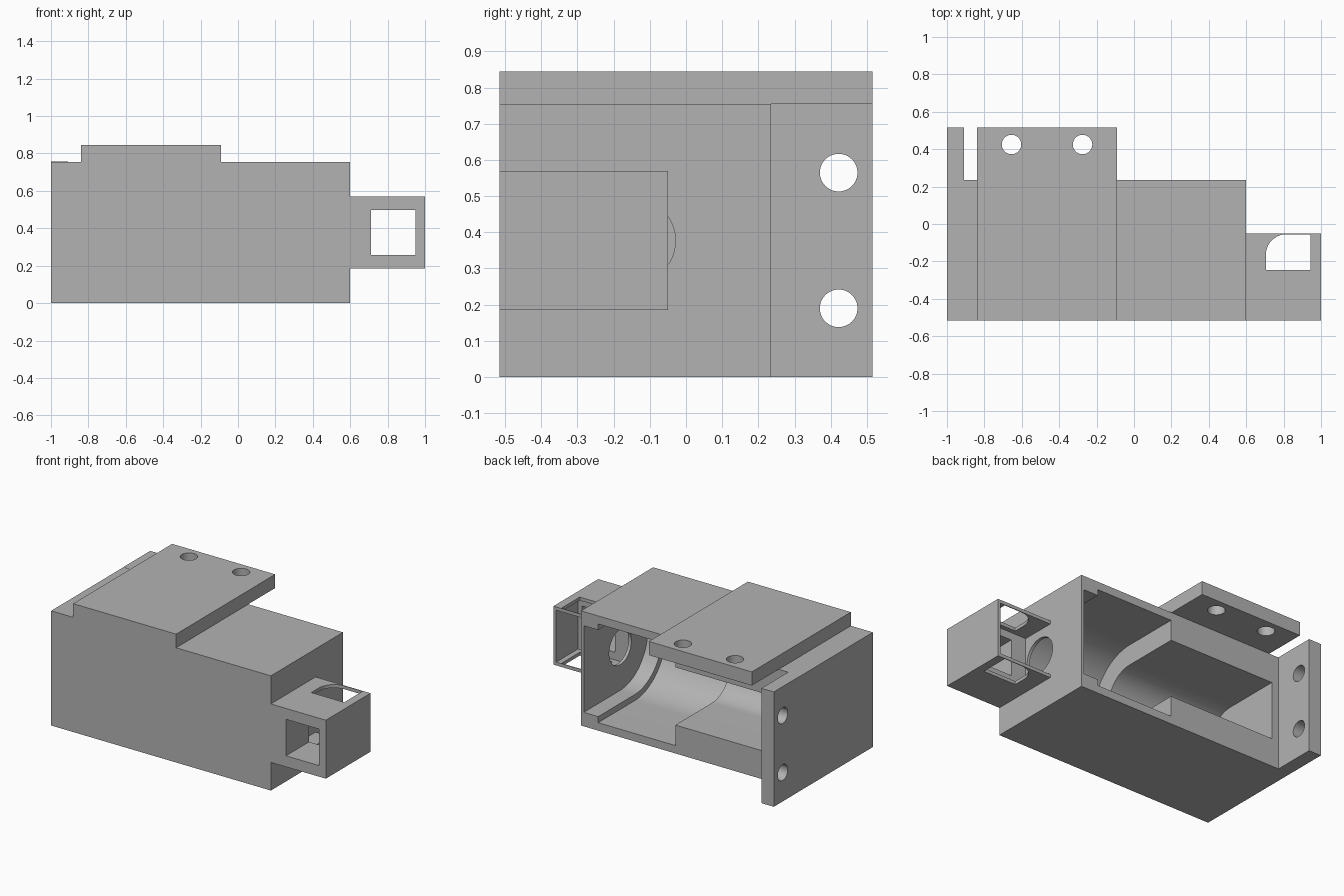
import bpy
import bmesh
from math import cos, sin, pi, radians
from mathutils import Vector

default = bpy.data.objects.get("Cube")
if default:
    bpy.data.objects.remove(default, do_unlink=True)

grey = bpy.data.materials.new("plain grey")
grey.use_nodes = True
colour = (0.45, 0.45, 0.45, 1)
grey.diffuse_color = colour
grey.node_tree.nodes["Principled BSDF"].inputs["Base Color"].default_value = colour

AXIS_Y, AXIS_Z = -0.145, 0.377   # motor axis runs along x
BACK, FRONT = 0.235, -0.515      # body depth


def prism(name, points, axis, low, high):
    """Extrude a flat outline along x, y or z from low to high."""
    def place(a, b, c):
        return {"x": (c, a, b), "y": (a, c, b), "z": (a, b, c)}[axis]
    bm = bmesh.new()
    face = bm.faces.new([bm.verts.new(place(a, b, low)) for a, b in points])
    grown = bmesh.ops.extrude_face_region(bm, geom=[face])["geom"]
    shift = Vector(place(0, 0, high - low))
    bmesh.ops.translate(bm, vec=shift, verts=[v for v in grown if isinstance(v, bmesh.types.BMVert)])
    bmesh.ops.recalc_face_normals(bm, faces=bm.faces)
    mesh = bpy.data.meshes.new(name)
    bm.to_mesh(mesh)
    bm.free()
    mesh.materials.append(grey)
    obj = bpy.data.objects.new(name, mesh)
    bpy.context.collection.objects.link(obj)
    return obj


def box(name, x, y, z):
    outline = [(x[0], y[0]), (x[1], y[0]), (x[1], y[1]), (x[0], y[1])]
    return prism(name, outline, "z", *z)


def arc(a, b, radius, start, end, steps):
    angles = [start + (end - start) * i / steps for i in range(steps + 1)]
    return [(a + radius * cos(t), b + radius * sin(t)) for t in angles]


def rod(a, b, radius, axis, low, high):
    return prism("cutter", arc(a, b, radius, 0, 2 * pi, 48)[:-1], axis, low, high)


def cradle(radius, low, high):
    """Round-fronted channel that is open towards the back."""
    outline = arc(AXIS_Y, AXIS_Z, radius, pi / 2, 3 * pi / 2, 40)
    outline += [(BACK + 0.1, AXIS_Z - radius), (BACK + 0.1, AXIS_Z + radius)]
    return prism("cutter", outline, "x", low, high)


def cut(obj, cutters):
    """Subtract each cutter, then tidy it away."""
    bpy.context.view_layer.objects.active = obj
    for cutter in cutters:
        mod = obj.modifiers.new("cut", "BOOLEAN")
        mod.operation, mod.solver, mod.object = "DIFFERENCE", "EXACT", cutter
        bpy.ops.object.modifier_apply(modifier=mod.name)
        bpy.data.objects.remove(cutter, do_unlink=True)


# Main housing with a stepped motor cradle and a shaft hole
housing = box("housing", (-1, 0.6), (FRONT, BACK), (0, 0.755))
cut(housing, [
    cradle(0.19, -0.86, 0),
    cradle(0.325, -0.087, 0.475),
    cradle(0.285, 0.4, 0.58),
    rod(AXIS_Y, AXIS_Z, 0.116, "x", 0.5, 0.7),
])

# Mounting plate on top
top_plate = box("top_plate", (-0.84, -0.09), (FRONT, 0.515), (0.755, 0.845))
cut(top_plate, [rod(x, 0.425, 0.052, "z", 0.7, 0.9) for x in (-0.655, -0.275)])

# Mounting flange at the closed end
end_flange = box("end_flange", (-1, -0.91), (BACK, 0.515), (0, 0.756))
cut(end_flange, [rod(0.422, z, 0.052, "x", -1.1, -0.8) for z in (0.19, 0.565)])

# Small shaft box: rear chamber, front window, rounded windows above and below
shaft_box = box("shaft_box", (0.6, 1), (FRONT, -0.05), (0.185, 0.57))
window = arc(0.815, -0.165, 0.11, pi, pi / 2, 16)
window += [(0.945, -0.055), (0.945, -0.245), (0.705, -0.245)]
cut(shaft_box, [
    box("cutter", (0.55, 0.98), (-0.275, 0), (0.207, 0.548)),
    box("cutter", (0.71, 0.95), (-0.6, -0.2), (0.258, 0.498)),
    prism("cutter", window, "z", 0.1, 0.7),
])

# Smooth curved walls, sharp corners
bpy.ops.object.select_all(action="DESELECT")
for part in (housing, top_plate, end_flange, shaft_box):
    part.select_set(True)
bpy.context.view_layer.objects.active = housing
bpy.ops.object.shade_smooth_by_angle(angle=radians(30))
